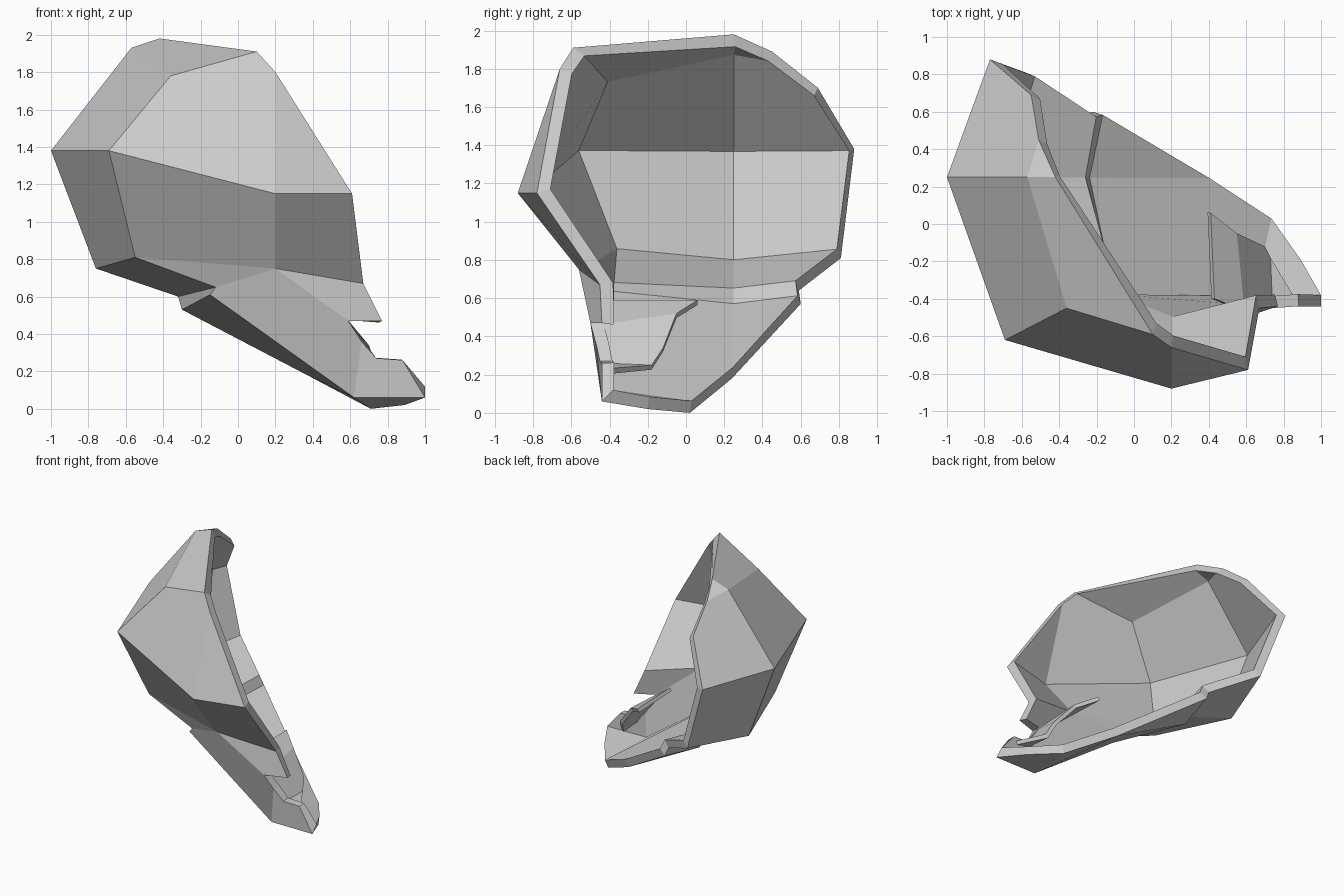
import bpy, bmesh
from mathutils import Vector

if "Cube" in bpy.data.objects:
    bpy.data.objects.remove(bpy.data.objects["Cube"])


def shell(name, points, faces, thickness, toward):
    """Faceted sheet thickened inward; normals face away from 'toward'."""
    bm = bmesh.new()
    v = {k: bm.verts.new(p) for k, p in points.items()}
    for f in faces:
        bm.faces.new([v[k] for k in f.split()])
    bmesh.ops.recalc_face_normals(bm, faces=bm.faces[:])
    side = sum((f.calc_center_median() - Vector(toward)).dot(f.normal) * f.calc_area() for f in bm.faces)
    if side < 0:
        bmesh.ops.reverse_faces(bm, faces=bm.faces[:])
    me = bpy.data.meshes.new(name)
    bm.to_mesh(me)
    bm.free()
    ob = bpy.data.objects.new(name, me)
    bpy.context.collection.objects.link(ob)
    m = ob.modifiers.new("thickness", "SOLIDIFY")
    m.thickness = thickness
    m.offset = -1
    m.use_even_offset = True
    m.thickness_clamp = 1.0
    return ob


# Outer corners: a = widest ring, b = crown, c = base ring, d/e = step, f.. = jaw
P = dict(
    a0=(-1, .25, 1.38), a1=(-.69, -.62, 1.38), a2=(.2, -.88, 1.15), a3=(.61, -.78, 1.15), a4=(-.77, .88, 1.38),
    b0=(-.57, .25, 1.93), b1=(-.36, -.45, 1.78), b2=(.1, -.59, 1.91), b3=(.2, -.66, 1.8),
    b4=(-.42, .25, 1.98), b5=(-.51, .45, 1.89), b6=(-.55, .69, 1.7),
    c0=(-.76, .25, .75), c1=(-.55, -.4, .81), c2=(.2, -.56, .75), c3=(.67, -.45, .67), c4=(-.58, .81, .81),
    d0=(-.32, .25, .6), d1=(-.12, -.44, .65), d4=(-.25, .59, .64),
    e0=(-.3, .25, .53), e1=(-.15, -.43, .61), e4=(-.22, .6, .57),
    f0=(.37, .24, .18), f1=(.62, -.44, .06), g=(.71, .02, 0), h=(.89, -.2, .02),
    k=(1, -.44, .06), l=(.88, -.44, .26), m=(.74, -.45, .27), n=(.66, -.47, .36),
    o=(.59, -.5, .47), p=(.77, -.44, .47))
shell("skull_half_shell", P, [
    # crown and sides
    "a0 a1 b1 b0", "a0 b0 b5 b6 a4", "b0 b1 b2 b4", "b0 b4 b5", "a1 a2 b3 b2 b1", "a2 a3 b3",
    # lower cranium and base
    "a0 a1 c1 c0", "a0 c0 c4 a4", "a1 a2 c2 c1", "a2 a3 c3 c2", "c0 c1 d1 d0", "c0 d0 d4 c4",
    "d0 d1 e1 e0", "d0 e0 e4 d4",
    # cheek wall and jaw floor
    "c1 c2 d1", "c2 c3 p o", "c2 o n f1 e1 d1", "n m l k f1",
    "e0 e1 f1 g f0", "e0 f0 e4", "f1 k h g"], .065, (0, 0.2, 1))

# Cavity wall behind the cheek notch
S = dict(a=(.43, -.4, .59), b=(.41, .06, .59), c=(.55, -.05, .52), d=(.59, -.46, .46),
         e=(.7, -.12, .34), f=(.73, -.18, .25), g=(.74, -.42, .26), h=(.88, -.43, .23))
shell("cheek_cavity_wall", S, ["a b c d", "c e f g d", "g f h"], .03, (0, 0, 0))
